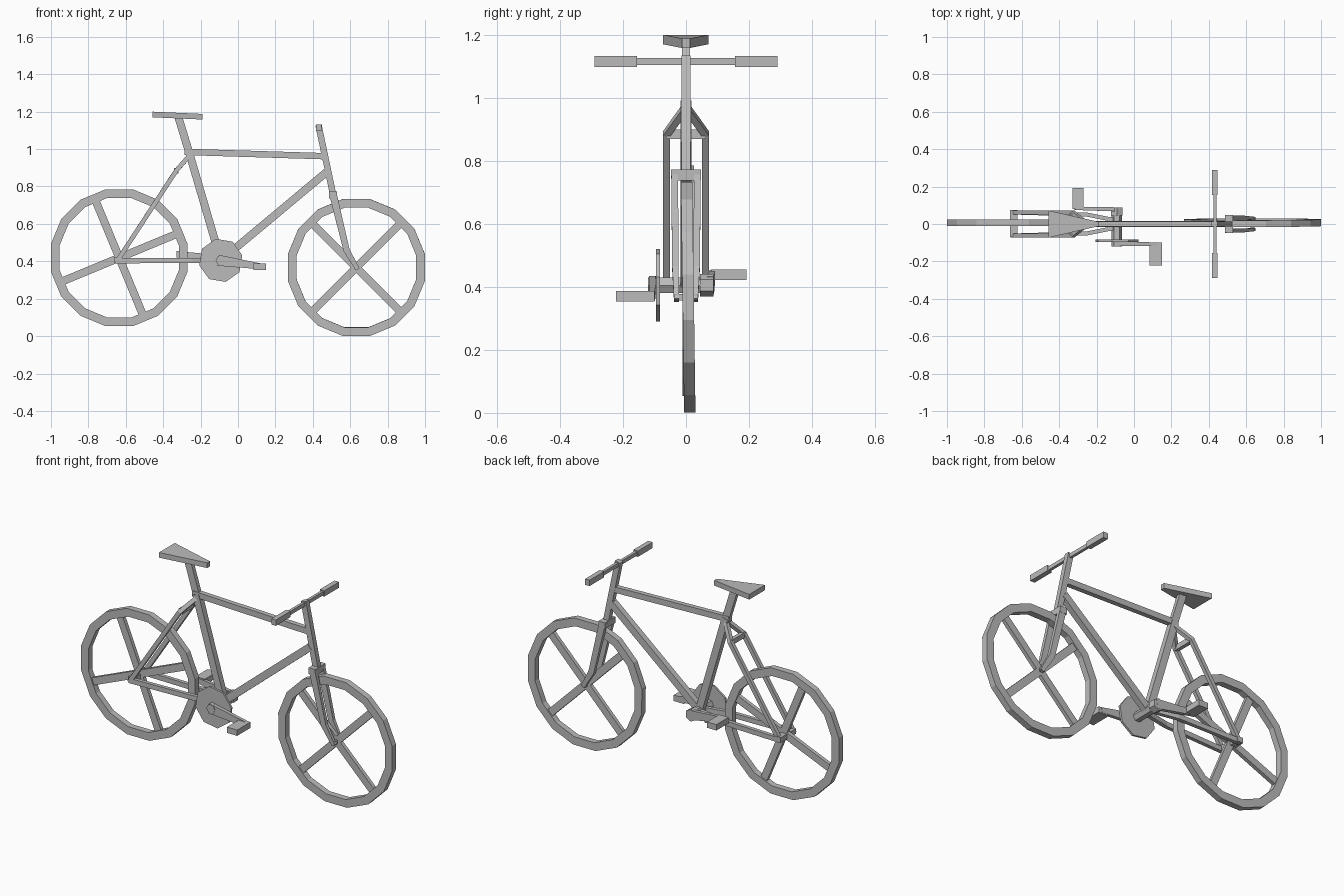
import bpy, bmesh, math
from math import cos, sin, pi, radians
from mathutils import Vector

if "Cube" in bpy.data.objects:
    bpy.data.objects.remove(bpy.data.objects["Cube"])

grey = bpy.data.materials.new("plain grey")
grey.use_nodes = True
grey.diffuse_color = (0.5, 0.5, 0.5, 1)
grey.node_tree.nodes["Principled BSDF"].inputs["Base Color"].default_value = (0.5, 0.5, 0.5, 1)


def add_object(name, bm):
    bmesh.ops.recalc_face_normals(bm, faces=bm.faces)
    mesh = bpy.data.meshes.new(name)
    bm.to_mesh(mesh)
    bm.free()
    mesh.materials.append(grey)
    obj = bpy.data.objects.new(name, mesh)
    bpy.context.collection.objects.link(obj)
    return obj


def sweep(bm, points, sizes):
    """Rectangular bar along points; each size is (width across, depth)."""
    pts = [Vector(p) for p in points]
    if isinstance(sizes, tuple):
        sizes = [sizes] * len(pts)
    rings = []
    for i, (p, (w, d)) in enumerate(zip(pts, sizes)):
        before = (p - pts[i - 1]).normalized() if i else Vector()
        after = (pts[i + 1] - p).normalized() if i < len(pts) - 1 else Vector()
        t = (before + after).normalized()
        ref = Vector((1, 0, 0)) if abs(t.y) > 0.9 else Vector((0, 1, 0))
        side = (ref - t * ref.dot(t)).normalized() * w / 2
        up = t.cross(side).normalized() * d / 2
        rings.append([bm.verts.new(p + side * a + up * b)
                      for a, b in ((1, 1), (-1, 1), (-1, -1), (1, -1))])
    for r, s in zip(rings, rings[1:]):
        for k in range(4):
            bm.faces.new((r[k], r[(k + 1) % 4], s[(k + 1) % 4], s[k]))
    bm.faces.new(rings[0])
    bm.faces.new(rings[-1])


def bar(name, points, sizes):
    bm = bmesh.new()
    sweep(bm, points, sizes)
    return add_object(name, bm)


def prism(name, outline, lo, hi, axis):
    """Extrude a flat outline along y or z."""
    def place(u, v, h):
        return (u, h, v) if axis == "y" else (u, v, h)
    bm = bmesh.new()
    a = [bm.verts.new(place(u, v, lo)) for u, v in outline]
    b = [bm.verts.new(place(u, v, hi)) for u, v in outline]
    bm.faces.new(a)
    bm.faces.new(b)
    for i in range(len(a)):
        j = (i + 1) % len(a)
        bm.faces.new((a[i], a[j], b[j], b[i]))
    return add_object(name, bm)


def polygon(x, z, radius, sides, turn):
    return [(x + radius * cos(2 * pi * i / sides + turn),
             z + radius * sin(2 * pi * i / sides + turn)) for i in range(sides)]


def wheel(name, x, y, z, spoke_angle, lean):
    """Sixteen-sided square rim with four wide spokes."""
    bm = bmesh.new()
    n, half = 16, 0.018
    loops = []
    for radius, h in ((0.373, -half), (0.373, half), (0.326, half), (0.326, -half)):
        loops.append([bm.verts.new((u, h, v)) for u, v in polygon(0, 0, radius, n, pi / n)])
    for k in range(4):
        a, b = loops[k], loops[(k + 1) % 4]
        for i in range(n):
            j = (i + 1) % n
            bm.faces.new((a[i], a[j], b[j], b[i]))
    for k in range(4):
        t = spoke_angle + k * pi / 2
        sweep(bm, [(0, 0, 0), (0.33 * cos(t), 0, 0.33 * sin(t))], (0.022, 0.042))
    obj = add_object(name, bm)
    obj.location = (x, y, z)
    obj.rotation_euler.x = lean


# Wheels
wheel("front_wheel", 0.633, 0.007, 0.367, radians(45), 0.014)
wheel("rear_wheel", -0.635, 0.007, 0.419, radians(22.5), 0)

# Main frame
bracket = (-0.092, 0, 0.405)
bar("top_tube", [(-0.285, 0, 0.985), (0.465, 0, 0.962)], (0.028, 0.034))
bar("seat_tube", [(-0.262, 0, 0.985), bracket], (0.034, 0.042))
bar("down_tube", [(0.472, 0, 0.876), bracket], (0.034, 0.042))
bar("seat_post", [(-0.32, 0, 1.175), (-0.262, 0, 0.985)], (0.024, 0.042))
bar("steering_tube", [(0.43, 0, 1.13), (0.51, 0, 0.75)], (0.029, 0.034))

# Fork
bar("fork_crown", [(0.508, -0.046, 0.755), (0.508, 0.048, 0.755)], (0.042, 0.036))
for side, s in (("left", 1), ("right", -1)):
    bar(side + "_fork_blade",
        [(0.506, s * 0.036, 0.768), (0.58, s * 0.034, 0.46), (0.64, s * 0.03, 0.357)],
        [(0.022, 0.04), (0.02, 0.034), (0.016, 0.022)])
bar("front_axle", [(0.633, -0.035, 0.367), (0.633, 0.035, 0.367)], (0.022, 0.022))

# Rear stays
for side, s in (("left", 1), ("right", -1)):
    bar(side + "_seat_stay",
        [(-0.262, s * 0.006, 0.962), (-0.33, s * 0.062, 0.885), (-0.65, s * 0.062, 0.395)],
        (0.022, 0.024))
    bar(side + "_chain_stay",
        [(-0.655, s * 0.062, 0.403), (-0.25, s * 0.05, 0.405), (-0.1, s * 0.02, 0.405)],
        (0.022, 0.028))
bar("stay_brace", [(-0.33, -0.06, 0.885), (-0.33, 0.06, 0.885)], (0.022, 0.03))
bar("rear_axle", [(-0.643, -0.066, 0.408), (-0.643, 0.076, 0.408)], (0.038, 0.03))

# Saddle, sloping slightly down toward its nose
saddle = prism("saddle", [(-0.457, -0.073), (-0.19, -0.012), (-0.19, 0.012), (-0.457, 0.072)],
               1.17, 1.2, "z")
for v in saddle.data.vertices:
    v.co.z -= 0.045 * (v.co.x + 0.457)

# Handlebar and grips
bar("handlebar", [(0.432, -0.16, 1.115), (0.432, 0.16, 1.115)], (0.016, 0.022))
for side, s in (("left", 1), ("right", -1)):
    bar(side + "_grip", [(0.432, s * 0.155, 1.115), (0.432, s * 0.29, 1.115)], (0.029, 0.034))

# Drivetrain
prism("chainring", polygon(-0.092, 0.405, 0.118, 8, radians(13)), -0.095, -0.083, "y")
prism("bottom_bracket", polygon(-0.092, 0.405, 0.028, 6, 0), -0.12, 0.085, "y")
prism("left_crank_boss", polygon(-0.092, 0.405, 0.036, 6, pi / 6), 0.045, 0.088, "y")
bar("right_crank", [(-0.105, -0.107, 0.405), (0.13, -0.107, 0.372)],
    [(0.022, 0.058), (0.018, 0.03)])
bar("left_crank", [(-0.08, 0.078, 0.405), (-0.315, 0.084, 0.438)],
    [(0.022, 0.055), (0.018, 0.03)])
bar("right_pedal", [(0.117, -0.1, 0.37), (0.117, -0.222, 0.37)], (0.066, 0.034))
bar("left_pedal", [(-0.3, 0.08, 0.438), (-0.3, 0.192, 0.438)], (0.06, 0.034))
